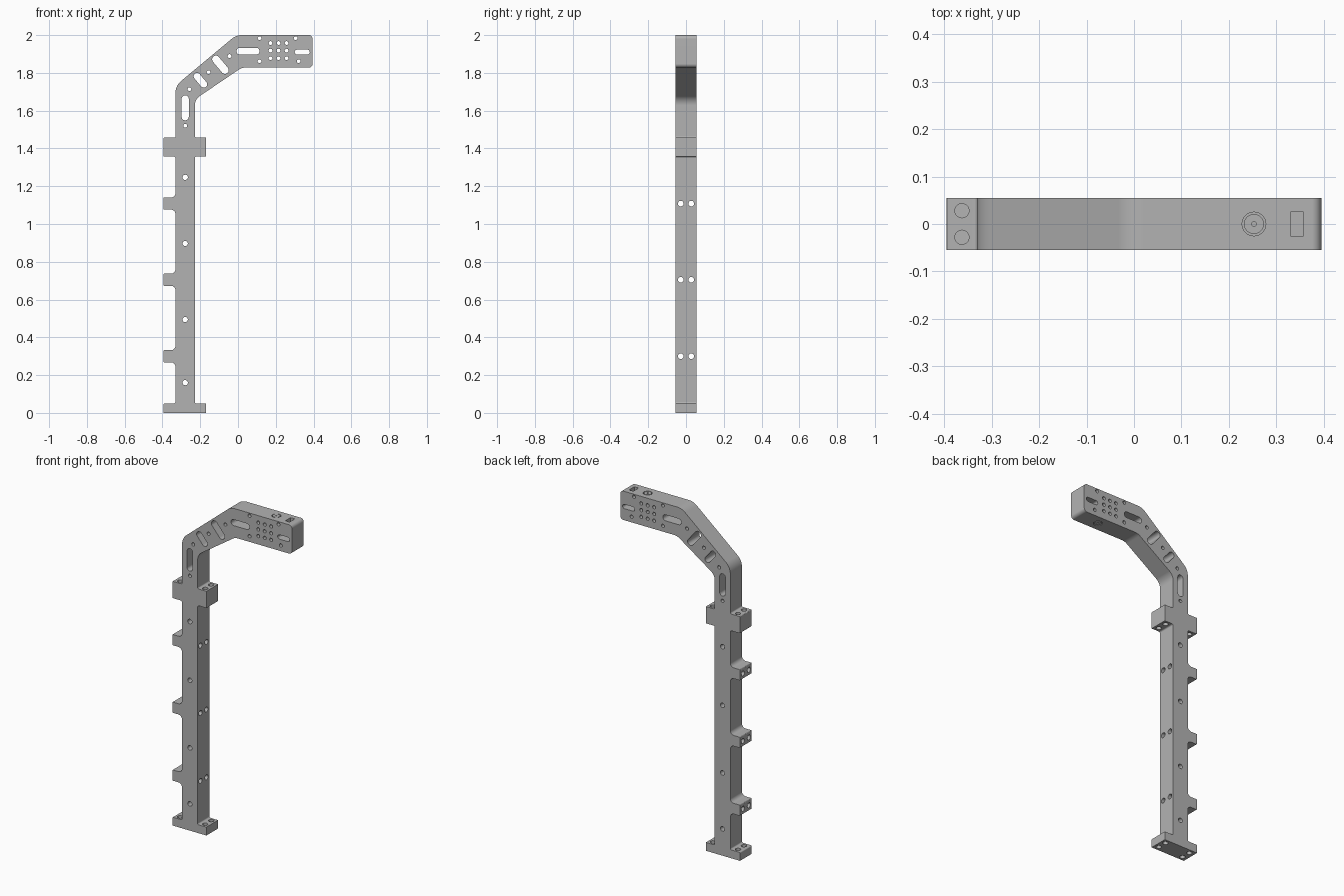
import bpy, bmesh, math
from mathutils import Vector, Matrix

cube = bpy.data.objects.get("Cube")
if cube:
    bpy.data.objects.remove(cube)

HALF = 0.055          # half thickness of the bracket
LEFT, RIGHT = -0.331, -0.228   # column sides
TAB, FLANGE = -0.395, -0.17    # outer ends of tabs and flanges

grey = bpy.data.materials.new("machined grey")
grey.use_nodes = True
colour = (0.45, 0.45, 0.45, 1)
grey.diffuse_color = colour
grey.node_tree.nodes["Principled BSDF"].inputs["Base Color"].default_value = colour


def rounded(points, steps=8):
    """Replace each (x, z, radius) corner by an arc."""
    out = []
    for i, (x, z, r) in enumerate(points):
        p = Vector((x, z))
        if r == 0:
            out.append(p)
            continue
        a = (Vector(points[i - 1][:2]) - p).normalized()
        b = (Vector(points[(i + 1) % len(points)][:2]) - p).normalized()
        half = a.angle(b) / 2
        centre = p + (a + b).normalized() * r / math.sin(half)
        start = p + a * r / math.tan(half) - centre
        end = p + b * r / math.tan(half) - centre
        turn = math.atan2(start.x * end.y - start.y * end.x, start.dot(end))
        for k in range(steps + 1):
            out.append(centre + Matrix.Rotation(turn * k / steps, 2) @ start)
    return out


def add_prism(bm, outline, matrix, low, high):
    """Extrude a 2D outline along local z and place it."""
    verts = [bm.verts.new(matrix @ Vector((p[0], p[1], low))) for p in outline]
    face = bm.faces.new(verts)
    new = bmesh.ops.extrude_face_region(bm, geom=[face])["geom"]
    move = matrix.to_3x3() @ Vector((0, 0, high - low))
    bmesh.ops.translate(bm, vec=move, verts=[v for v in new if isinstance(v, bmesh.types.BMVert)])


def finish(bm, name):
    bmesh.ops.recalc_face_normals(bm, faces=bm.faces)
    mesh = bpy.data.meshes.new(name)
    bm.to_mesh(mesh)
    bm.free()
    mesh.materials.append(grey)
    obj = bpy.data.objects.new(name, mesh)
    bpy.context.collection.objects.link(obj)
    return obj


def slot(x, y, r, length=0, angle=0, n=10):
    """Outline of a round hole, or of a slot when length is given."""
    pts = []
    for side in (1, -1):
        for k in range(n + (1 if length else 0)):
            t = math.pi * k / n - math.pi / 2
            p = Vector((side * (length / 2 + r * math.cos(t)), side * r * math.sin(t)))
            pts.append(Matrix.Rotation(angle, 2) @ p + Vector((x, y)))
    return pts


# Axes along which outlines are extruded
ALONG_Y = Matrix(((1, 0, 0, 0), (0, 0, 1, 0), (0, 1, 0, 0), (0, 0, 0, 1)))
ALONG_X = Matrix(((0, 0, 1, 0), (1, 0, 0, 0), (0, 1, 0, 0), (0, 0, 0, 1)))
ALONG_Z = Matrix.Identity(4)

# Bracket outline: base, tabs, clamp block, bent arm
tab_heights = (0.3, 0.705, 1.108)
outline = [(TAB, 0, 0), (TAB, 0.05, 0.006), (LEFT, 0.05, 0.008)]
for h in tab_heights:
    lo, hi = h - 0.032, h + 0.032
    outline += [(LEFT, lo, 0.024), (TAB, lo, 0.004), (TAB, hi, 0.004), (LEFT, hi, 0.024)]
outline += [(LEFT, 1.357, 0.008), (TAB, 1.357, 0.004), (TAB, 1.457, 0.004), (LEFT, 1.457, 0.008),
            (LEFT, 1.732, 0.08), (-0.01, 2, 0.08), (0.395, 2, 0.02), (0.395, 1.828, 0.02),
            (0.02, 1.828, 0.06), (RIGHT, 1.66, 0.06), (RIGHT, 1.457, 0.008), (FLANGE, 1.457, 0),
            (FLANGE, 1.357, 0), (RIGHT, 1.357, 0.008), (RIGHT, 0.05, 0.008), (FLANGE, 0.05, 0),
            (FLANGE, 0, 0)]
bm = bmesh.new()
add_prism(bm, rounded(outline), ALONG_Y, -HALF, HALF)
bracket = finish(bm, "arm_bracket")

# Holes and slots through the front
front = bmesh.new()
mid = (LEFT + RIGHT) / 2
shapes = [slot(mid, z, 0.014) for z in (0.16, 0.494, 0.897, 1.247)]
shapes += [slot(0.172 + 0.0425 * i, 1.878 + 0.04 * j, 0.01) for i in range(3) for j in range(3)]
shapes += [slot(x, z, 0.01) for x, z in (
    (mid, 1.52), (-0.257, 1.714), (-0.156, 1.804), (-0.045, 1.889),
    (0.114, 1.984), (0.114, 1.862), (0.305, 1.984), (0.321, 1.862))]
shapes += [slot(mid, 1.615, 0.019, 0.095, math.pi / 2),
           slot(-0.199, 1.761, 0.018, 0.055, math.radians(-50)),
           slot(-0.093, 1.843, 0.02, 0.075, math.radians(-50)),
           slot(0.053, 1.915, 0.018, 0.086),
           slot(0.34, 1.91, 0.013, 0.054)]
for s in shapes:
    add_prism(front, s, ALONG_Y, -0.1, 0.1)

# Cross holes through the tabs and column
side = bmesh.new()
for h in tab_heights:
    for y in (-0.028, 0.028):
        add_prism(side, slot(y, h, 0.015), ALONG_X, -0.5, 0)

# Bolt holes in the base and clamp block, sockets in the arm
upright = bmesh.new()
for x in (-0.363, -0.197):
    for y in (-0.028, 0.028):
        for low, high in ((-0.1, 0.1), (1.34, 1.5)):
            add_prism(upright, slot(x, y, 0.015), ALONG_Z, low, high)
pocket = [(0.33, -0.025), (0.358, -0.025), (0.358, 0.025), (0.33, 0.025)]
add_prism(upright, pocket, ALONG_Z, 1.95, 2.1)
for low, high in ((1.985, 2.1), (1.7, 1.843)):
    add_prism(upright, slot(0.253, 0, 0.025, n=16), ALONG_Z, low, high)

cutters = [finish(b, n) for b, n in
           ((front, "front_cutter"), (side, "side_cutter"), (upright, "upright_cutter"))]
for c in cutters:
    c.hide_render = True
    mod = bracket.modifiers.new(c.name, 'BOOLEAN')
    mod.operation, mod.solver, mod.object = 'DIFFERENCE', 'EXACT', c

# Bake the cuts and drop the cutters
graph = bpy.context.evaluated_depsgraph_get()
bracket.data = bpy.data.meshes.new_from_object(bracket.evaluated_get(graph))
bracket.modifiers.clear()
for c in cutters:
    bpy.data.objects.remove(c)

# Pivot plugs seated in the round sockets, each with a small centre hole
plugs = []
for name, low, high in (("top_plug", 1.98, 2.0), ("bottom_plug", 1.828, 1.848)):
    bm = bmesh.new()
    rings = [[bm.verts.new((*p, z)) for p in slot(0.253, 0, r, n=16)]
             for r, z in ((0.005, low), (0.021, low), (0.021, high), (0.005, high))]
    for a, b in zip(rings, rings[1:] + rings[:1]):
        for i in range(len(a)):
            j = (i + 1) % len(a)
            bm.faces.new((a[i], a[j], b[j], b[i]))
    plugs.append(finish(bm, name))

# Smooth fillets and bores, crisp edges
for obj in [bracket] + plugs:
    bpy.ops.object.select_all(action='DESELECT')
    obj.select_set(True)
    bpy.context.view_layer.objects.active = obj
    bpy.ops.object.shade_smooth_by_angle(angle=math.radians(30))
    weighted = obj.modifiers.new("weighted_normals", 'WEIGHTED_NORMAL')
    weighted.keep_sharp = True
